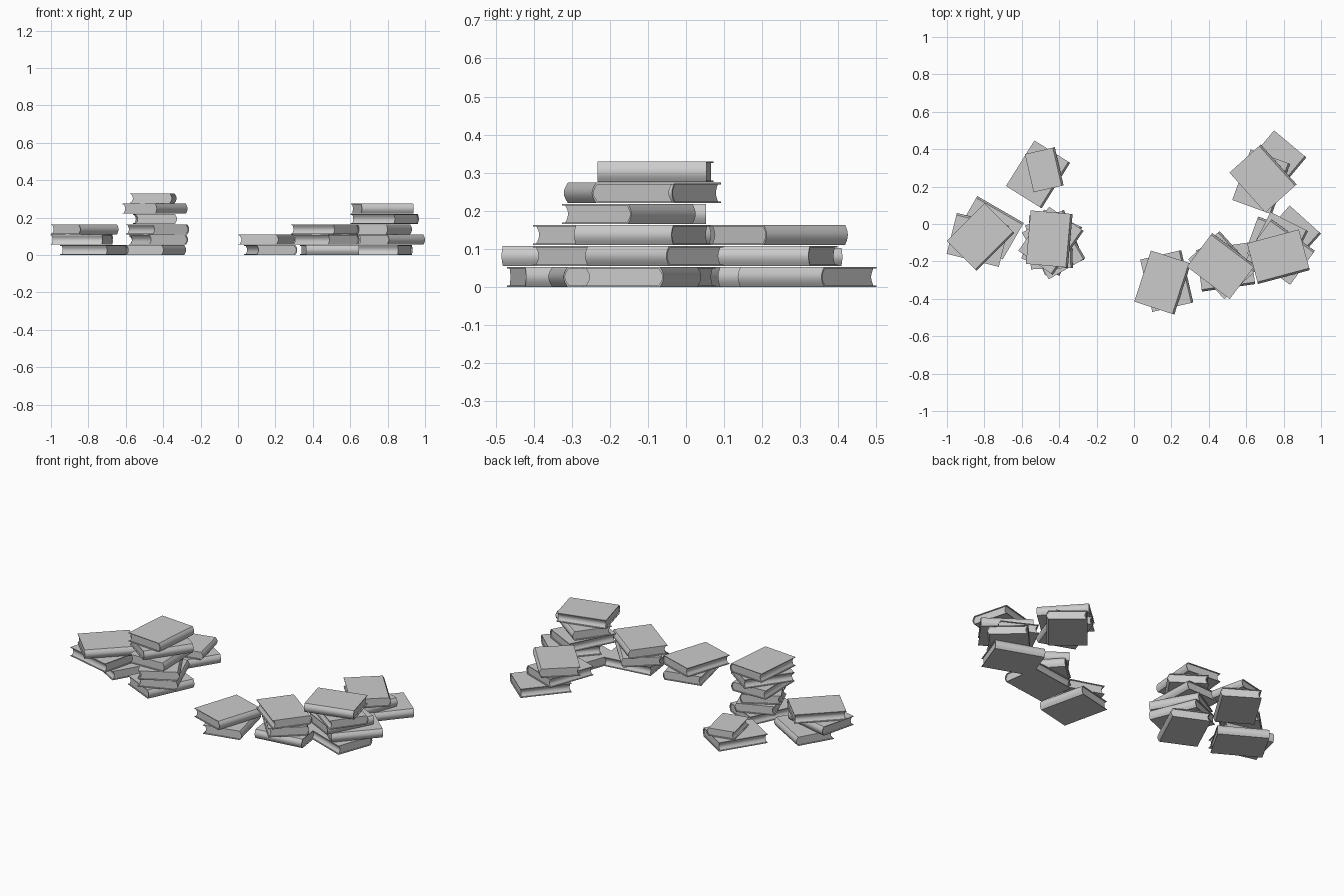
import bpy, bmesh, math
from mathutils import Matrix

if "Cube" in bpy.data.objects:
    bpy.data.objects.remove(bpy.data.objects["Cube"])

STEP = 0.0552          # height of one layer of books
ARC = 8                # segments in the rounded spine


def arc(x, z0, z1, bulge):
    """Shallow curve from (x, z0) to (x, z1), bulging along +x."""
    pts = []
    for i in range(ARC + 1):
        t = i / ARC
        pts.append((x + bulge * math.sin(math.pi * t), z0 + (z1 - z0) * t))
    return pts


def extrude(bm, profile, length):
    """Prism of an x-z profile, centred along y."""
    a = [bm.verts.new((x, -length / 2, z)) for x, z in profile]
    b = [bm.verts.new((x, length / 2, z)) for x, z in profile]
    bm.faces.new(a)
    bm.faces.new(b[::-1])
    n = len(a)
    for i in range(n):
        j = (i + 1) % n
        bm.faces.new((a[j], a[i], b[i], b[j]))


def make_part(name, profile, length, matrix):
    bm = bmesh.new()
    extrude(bm, profile, length)
    bmesh.ops.recalc_face_normals(bm, faces=bm.faces)
    mesh = bpy.data.meshes.new(name)
    bm.to_mesh(mesh)
    bm.free()
    ob = bpy.data.objects.new(name, mesh)
    ob.matrix_world = matrix
    bpy.context.collection.objects.link(ob)
    bpy.context.view_layer.objects.active = ob
    bpy.ops.object.select_all(action='DESELECT')
    ob.select_set(True)
    bpy.ops.object.shade_smooth_by_angle(angle=math.radians(35))


def book(name, x, y, z, rot, w, l, h):
    m = Matrix.Translation((x, y, z)) @ Matrix.Rotation(math.radians(rot), 4, 'Z')
    t, bulge, lip = 0.004, 0.011, 0.006
    sx = w / 2 - bulge
    # hard cover: two boards joined by a rounded spine
    cover = [(-w / 2, 0)] + arc(sx, 0, h, bulge) + [(-w / 2, h), (-w / 2, h - t)]
    cover += arc(sx - t, h - t, t, bulge) + [(-w / 2, t)]
    make_part(name + "_cover", cover, l, m)
    # page block: hollow fore-edge, rounded at the spine
    pages = arc(sx - t, t, h - t, bulge) + arc(-w / 2 + lip, h - t, t, 0.009)
    make_part(name + "_pages", pages, l - 2 * lip, m)


W, L = 0.225, 0.287
# each stack from the floor up: x, y, rotation (and a scale for odd sizes)
stacks = {
    "left_stack": [(-0.77, -0.02, 60), (-0.835, -0.085, 76), (-0.82, -0.07, -45)],
    "tall_stack": [(-0.44, -0.10, -25), (-0.425, -0.10, 22), (-0.43, -0.115, 30),
                   (-0.444, -0.095, 2), (-0.444, -0.09, -35), (-0.453, -0.08, -5)],
    "back_left_stack": [(-0.513, 0.265, -32), (-0.48, 0.29, 13, 0.73)],
    "front_stack": [(0.175, -0.305, 13), (0.153, -0.313, -18)],
    "middle_stack": [(0.49, -0.23, -82), (0.47, -0.22, 42), (0.465, -0.225, 53)],
    "right_stack": [(0.76, -0.115, 70), (0.82, -0.083, -42), (0.765, -0.115, -27),
                    (0.785, -0.15, 54), (0.772, -0.175, -75)],
    "back_right_stack": [(0.743, 0.318, -40), (0.68, 0.225, -20), (0.69, 0.243, 42)],
}

for name, books in stacks.items():
    for i, (x, y, rot, *s) in enumerate(books):
        k = s[0] if s else 1.0
        h = 0.053 if k == 1 else 0.047
        book(f"{name}_book_{i + 1}", x, y, i * STEP, rot, W * k, L * k, h)
